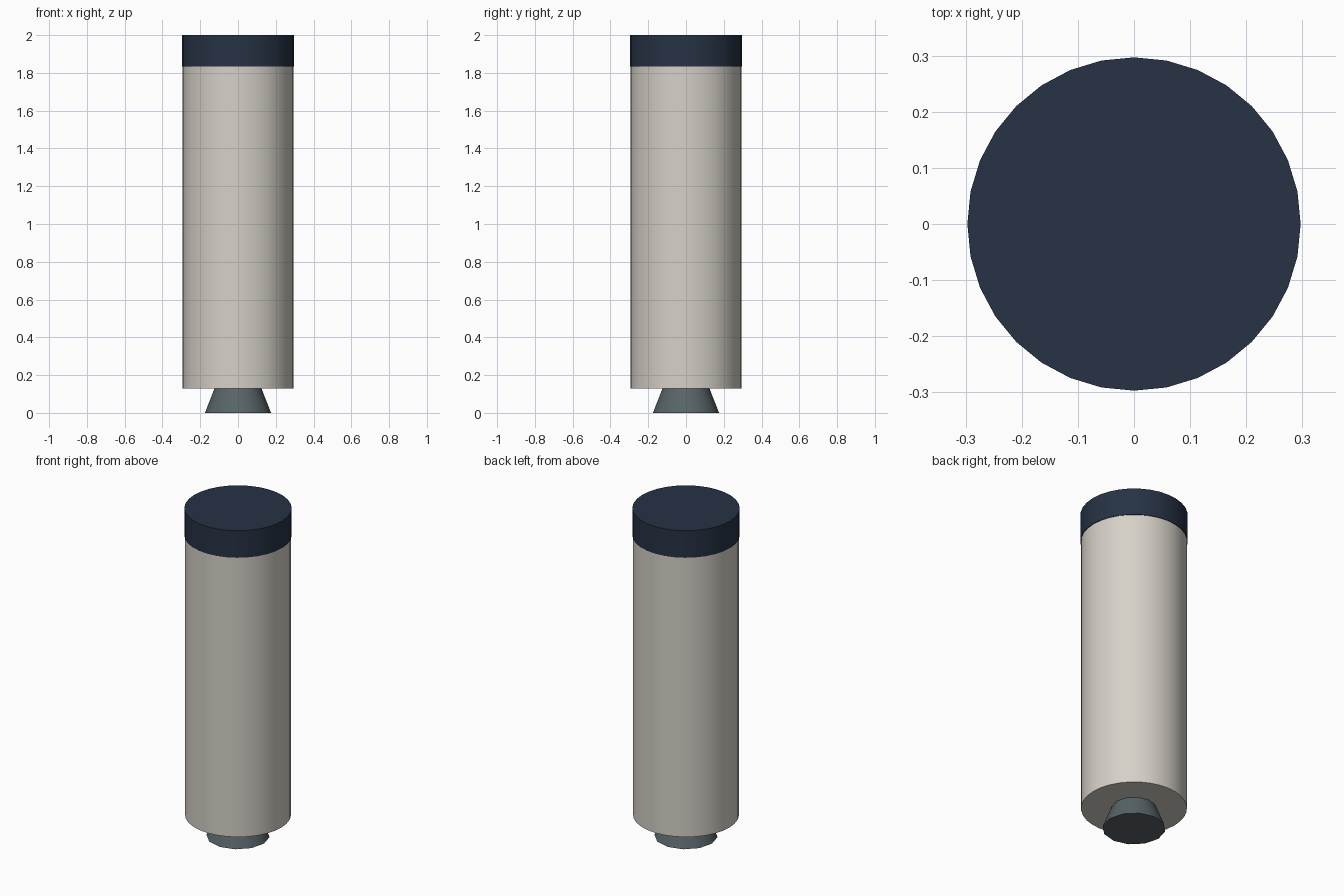
import bpy, math

if "Cube" in bpy.data.objects:
    bpy.data.objects.remove(bpy.data.objects["Cube"])


def material(name, srgb):
    m = bpy.data.materials.new(name)
    lin = [((c / 255 + 0.055) / 1.055) ** 2.4 for c in srgb]
    m.diffuse_color = (*lin, 1)
    m.use_nodes = True
    m.node_tree.nodes["Principled BSDF"].inputs["Base Color"].default_value = m.diffuse_color
    return m


def frustum(name, r_low, r_high, z0, z1, sides, mat):
    bpy.ops.mesh.primitive_cone_add(vertices=sides, radius1=r_low, radius2=r_high,
                                    depth=z1 - z0, location=(0, 0, (z0 + z1) / 2))
    ob = bpy.context.object
    ob.name = name
    ob.data.materials.append(mat)
    bpy.ops.object.shade_smooth_by_angle(angle=math.radians(35))
    return ob


cream = material("warm white", (214, 209, 200))
navy = material("dark navy", (38, 50, 68))
steel = material("grey steel", (88, 100, 104))

# Tank body, top band and engine bell
frustum("tank_body", 0.293, 0.293, 0.13, 1.98, 32, cream)
frustum("top_band", 0.297, 0.297, 1.835, 2.0, 32, navy)
frustum("engine_bell", 0.175, 0.122, 0.0, 0.135, 12, steel)
